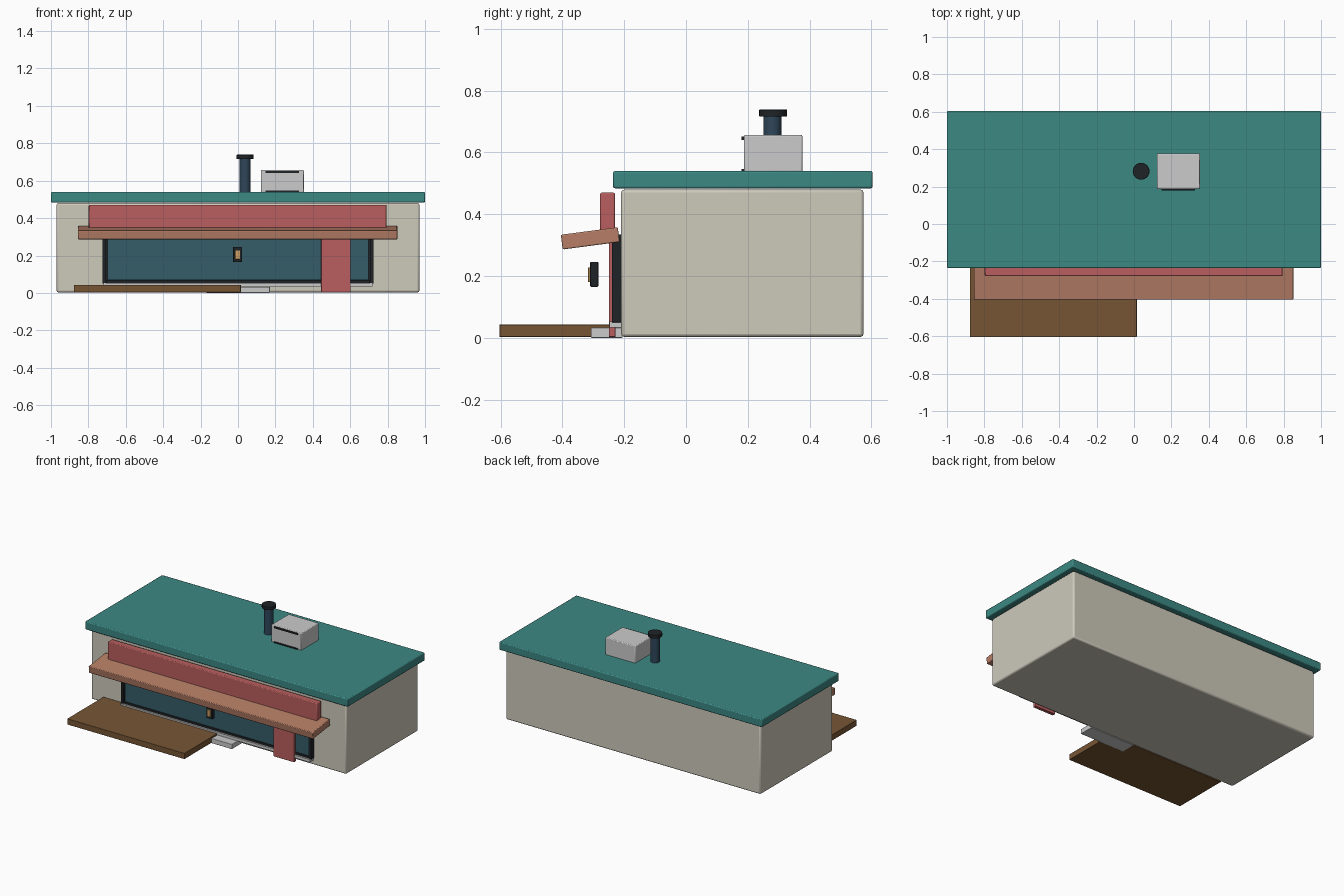
import bpy, math

if "Cube" in bpy.data.objects:
    bpy.data.objects.remove(bpy.data.objects["Cube"])


def material(name, rgb):
    m = bpy.data.materials.new(name)
    m.diffuse_color = (*[(c / 255) ** 2.2 for c in rgb], 1)
    m.use_nodes = True
    m.node_tree.nodes["Principled BSDF"].inputs["Base Color"].default_value = m.diffuse_color
    return m


BEIGE = material("beige", (204, 200, 186))
TEAL = material("teal", (62, 135, 131))
RED = material("red", (184, 95, 95))
COPPER = material("copper", (180, 125, 102))
WOOD = material("wood", (118, 86, 55))
BLACK = material("black", (36, 40, 43))
BLUE = material("slate_blue", (56, 92, 104))
PIPE = material("pipe_blue", (50, 72, 90))
AMBER = material("amber", (205, 160, 100))


def finish(o, name, mat, bevel):
    o.name = name
    if mat:
        o.data.materials.append(mat)
    if bevel:
        b = o.modifiers.new("bevel", "BEVEL")
        b.width, b.segments, b.limit_method = bevel, 2, "ANGLE"
    bpy.ops.object.shade_smooth_by_angle(angle=math.radians(35))
    return o


def box(name, x, y, z, mat=None, bevel=0.0):
    """Box given by its (min, max) range on each axis."""
    bpy.ops.mesh.primitive_cube_add(size=1, location=[(a + b) / 2 for a, b in (x, y, z)])
    o = bpy.context.object
    o.scale = [b - a for a, b in (x, y, z)]
    bpy.ops.object.transform_apply(location=False, rotation=False, scale=True)
    return finish(o, name, mat, bevel)


def cylinder(name, x, y, z, r, mat, bevel=0.0):
    bpy.ops.mesh.primitive_cylinder_add(vertices=24, radius=r, depth=z[1] - z[0],
                                        location=(x, y, (z[0] + z[1]) / 2))
    return finish(bpy.context.object, name, mat, bevel)


# Main building and roof
box("building", (-0.97, 0.97), (-0.21, 0.575), (0.003, 0.48), BEIGE, 0.01)
box("roof", (-1, 1), (-0.236, 0.604), (0.484, 0.54), TEAL, 0.006)

# Shop window: backing, frame bars, glass
box("window_backing", (-0.71, 0.71), (-0.222, -0.205), (0.05, 0.33), BLACK)
for side, s in (("left", -1), ("right", 1)):
    box(f"window_frame_{side}", sorted((s * 0.705, s * 0.725)), (-0.24, -0.205), (0.05, 0.335), BLACK, 0.002)
box("window_frame_bottom", (-0.705, 0.705), (-0.236, -0.205), (0.05, 0.067), BLACK, 0.002)
box("window_frame_top", (-0.705, 0.705), (-0.236, -0.205), (0.318, 0.335), BLACK, 0.002)
box("window_glass", (-0.698, 0.698), (-0.232, -0.215), (0.068, 0.318), BLUE)

# Threshold, step and deck
box("threshold", (-0.72, 0.72), (-0.248, -0.205), (0.034, 0.053))
box("step", (-0.17, 0.17), (-0.308, -0.205), (0, 0.033), None, 0.002)
box("deck", (-0.878, 0.015), (-0.604, -0.21), (0.003, 0.043), WOOD, 0.002)

# Sign board, awning, hanging panel
box("sign_board", (-0.798, 0.795), (-0.278, -0.23), (0.335, 0.47), RED, 0.005)
awning = box("awning", (-0.855, 0.852), (-0.403, -0.217), (0.298, 0.346), COPPER, 0.004)
awning.rotation_euler.x = math.radians(7.5)
box("hanging_panel", (0.445, 0.602), (-0.25, -0.228), (0.003, 0.32), RED, 0.002)

# Wall lamp
box("lamp_body", (-0.026, 0.022), (-0.31, -0.284), (0.165, 0.246), BLACK, 0.003)
box("lamp_glass", (-0.015, 0.011), (-0.317, -0.305), (0.18, 0.228), AMBER, 0.002)

# Roof pipe and vent unit
cylinder("pipe", 0.038, 0.28, (0.535, 0.72), 0.029, PIPE)
cylinder("pipe_cap", 0.038, 0.282, (0.716, 0.739), 0.045, BLACK, 0.002)
box("vent_unit", (0.122, 0.352), (0.187, 0.377), (0.536, 0.657), None, 0.005)
for i, z in enumerate((0.541, 0.646)):
    box(f"vent_slot_{i}", (0.147, 0.327), (0.18, 0.19), (z - 0.005, z + 0.006), BLACK)
